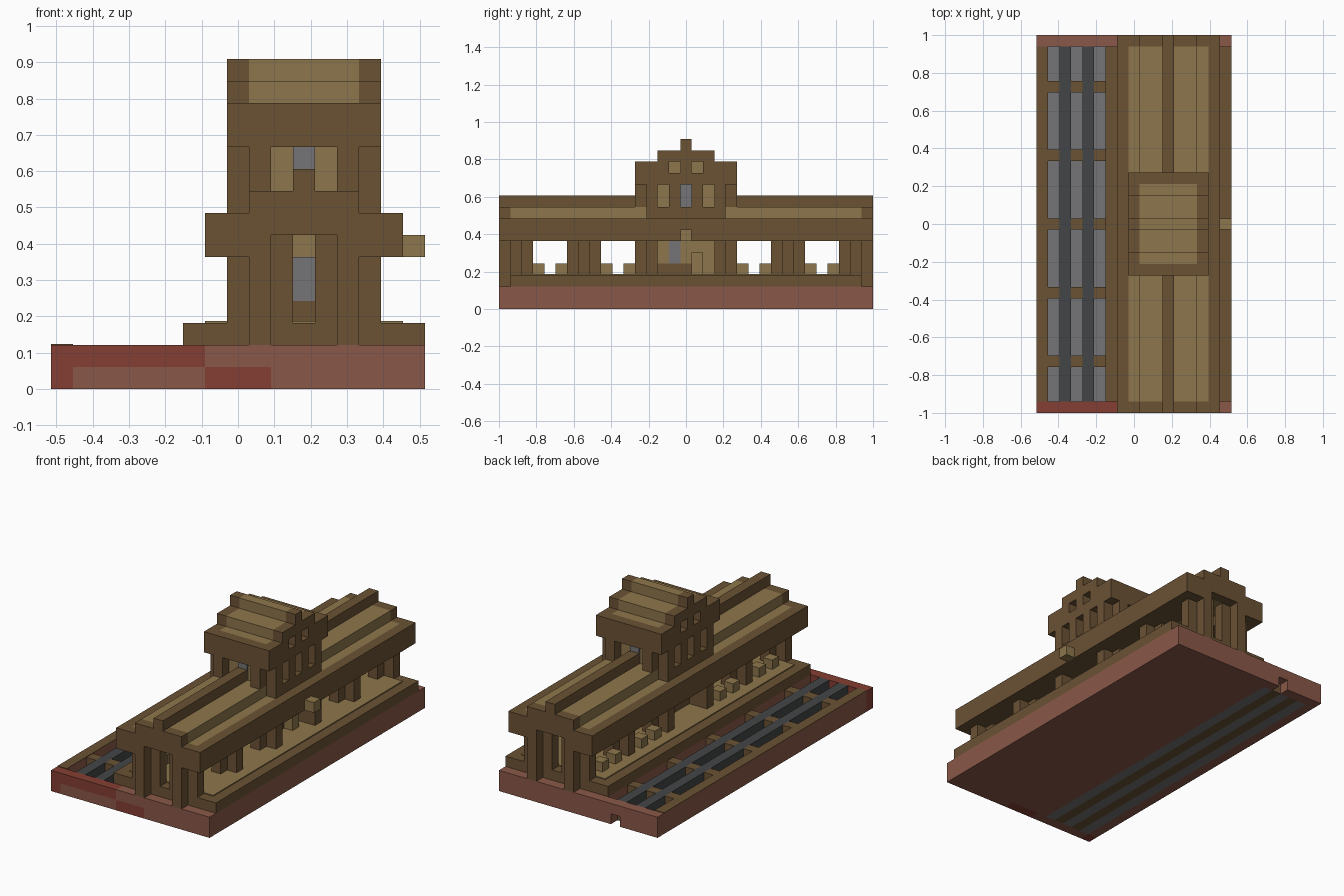
import bpy, bmesh

cube = bpy.data.objects.get("Cube")
if cube:
    bpy.data.objects.remove(cube, do_unlink=True)

U = 2 / 33          # block size
T = 0.1             # plate thickness in blocks


def linear(c):
    c /= 255
    return c / 12.92 if c <= 0.04045 else ((c + 0.055) / 1.055) ** 2.4


def material(name, *rgb):
    m = bpy.data.materials.new(name)
    col = [linear(c) for c in rgb] + [1]
    m.use_nodes = True
    m.diffuse_color = col
    m.node_tree.nodes["Principled BSDF"].inputs["Base Color"].default_value = col
    return m


BROWN = material("dark timber", 107, 82, 52)
TAN = material("light timber", 141, 118, 76)
GREY = material("stone grey", 117, 116, 118)
IRON = material("rail iron", 68, 69, 70)
BRICK = material("brick", 138, 88, 72)
RED = material("red brick", 132, 63, 51)


def part(name, mat, *boxes):
    """One object from boxes given in blocks as x0, x1, y0, y1, z0, z1."""
    bm = bmesh.new()
    for x0, x1, y0, y1, z0, z1 in boxes:
        for v in bmesh.ops.create_cube(bm, size=1)["verts"]:
            x = x1 if v.co.x > 0 else x0
            y = y1 if v.co.y > 0 else y0
            z = z1 if v.co.z > 0 else z0
            v.co = ((x - 8.5) * U, (y - 16.5) * U, z * U)
    me = bpy.data.meshes.new(name)
    bm.to_mesh(me)
    bm.free()
    me.materials.append(mat)
    bpy.context.collection.objects.link(bpy.data.objects.new(name, me))


def flip_y(boxes):
    """Boxes together with their front-to-back mirror images."""
    return list(boxes) + [(a, b, 33 - d, 33 - c, e, f) for a, b, c, d, e, f in boxes]


def flip_x(boxes):
    """Boxes together with their mirror images about the building axis."""
    return list(boxes) + [(23 - b, 23 - a, c, d, e, f) for a, b, c, d, e, f in boxes]


def four(*boxes):
    return flip_x(flip_y(boxes))


# Base slab, with a drain notch at the back
part("base", BRICK, (6, 17, 1, 32, 0, 2), (0, 1, 1, 32, 0, 2),
     (1, 7, 0, 1, 0, 1), (10, 17, 0, 1, 0, 1), (7, 17, 0, 1, 1, 2),
     (0, 4, 32, 33, 0, 1), (5, 17, 32, 33, 0, 1), (0, 17, 32, 33, 1, 2))
part("base_red_bricks", RED, (0, 1, 0, 1, 0, 1), (7, 10, 0, 1, 0, 1), (0, 7, 0, 1, 1, 2))
part("track_curb", BROWN, (0, 1, 1, 32, 2, 2 + T / 2))

# Track
part("ballast", GREY, *[(i, i + 1, 1, 32, 0, 1) for i in (1, 3, 5)])
part("rail_beds", BROWN, *[(i, i + 1, 1, 32, 0, 1) for i in (2, 4)])
part("rails", IRON, *[(i, i + 1, 1, 32, 1, 2) for i in (2, 4)])
part("sleepers", BROWN, *[(i, i + 1, j, j + 1, 1, 2) for i in (1, 3, 5) for j in range(4, 29, 6)])

# Platform
part("platform", BROWN, (6, 17, 1, 32, 2, 3))
part("platform_floor", TAN, (7, 16, 2, 31, 3, 3 + T))

# Arcade piers, each a wall with a buttress
part("piers", BROWN, *four((13, 14, 1, 3, 3, 6), (14, 15, 1, 2, 3, 6),
                           (13, 14, 6, 9, 3, 6), (14, 15, 7, 8, 3, 6),
                           (13, 14, 12, 14, 3, 6), (14, 15, 13, 14, 3, 6)))
part("end_pilasters", BROWN, *four((13, 14, 0, 1, 2, 6)))
part("end_door_walls", BROWN, *four((12, 13, 1, 2, 2, 7)))
part("benches", TAN, *flip_y([(8, 9, j, j + 1, 3, 4) for j in (3, 5, 9, 11)]))

# Ticket office under the roof
part("office", TAN, (10, 13, 14, 19, 3, 7))
part("office_skirting", BROWN, *flip_x([(13, 13 + T, 14, 17, 3, 4)]),
     *flip_y([(10, 13, 14 - T, 14, 3, 4)]))
part("office_windows", GREY, *flip_x([(13, 13 + T, 15, 16, 4, 6)]),
     *flip_y([(11, 12, 14 - T, 14, 4, 6)]))
part("office_counter", TAN, (13, 14, 17, 18, 3, 5))
part("hanging_sign", TAN, (16, 17, 16, 17, 6, 7))

# Main roof: eaves, tan tiers, gable ends and ridge
part("roof_eaves", BROWN, (7, 10, 0, 33, 6, 7), (13, 16, 0, 33, 6, 7),
     (7, 8, 0, 33, 7, 8), (15, 16, 0, 33, 7, 8))
part("roof_panels", TAN, (8, 15, 1, 32, 7, 8), (9, 14, 1, 32, 8, 9))
part("roof_gables", BROWN, *flip_y([(8, 15, 0, 1, 7, 8), (9, 14, 0, 1, 8, 9)]))
part("roof_ridge", BROWN, (11, 12, 0, 33, 9, 10))

# Tower
part("tower_base", BROWN, (8, 15, 13, 20, 8, 9))
part("tower_core", TAN, (9, 14, 13, 20, 9, 11))
part("tower_posts", BROWN, *four((14, 15, 13, 14, 9, 11), (13, 14, 12, 13, 9, 11),
                                 (14, 15, 15, 16, 9, 11)))
part("tower_windows", GREY, *flip_x([(14, 14 + T, 16, 17, 9, 11)]),
     *flip_y([(11, 12, 13 - T, 13, 9, 11)]))

# Tower roof, its ridge across the main one
part("tower_eaves", BROWN, (8, 15, 12, 21, 11, 12), *flip_y([(8, 15, 12, 13, 12, 13)]))
part("tower_roof", TAN, (9, 14, 13, 20, 12, 13), (9, 14, 14, 19, 13, 14), (9, 14, 16, 17, 14, 15))
part("tower_gables", BROWN, *flip_x([(14, 15, 13, 15, 12, 13), (14, 15, 16, 17, 12, 13),
                                     (14, 15, 18, 20, 12, 13), (14, 15, 14, 19, 13, 14),
                                     (14, 15, 16, 17, 14, 15)]))
